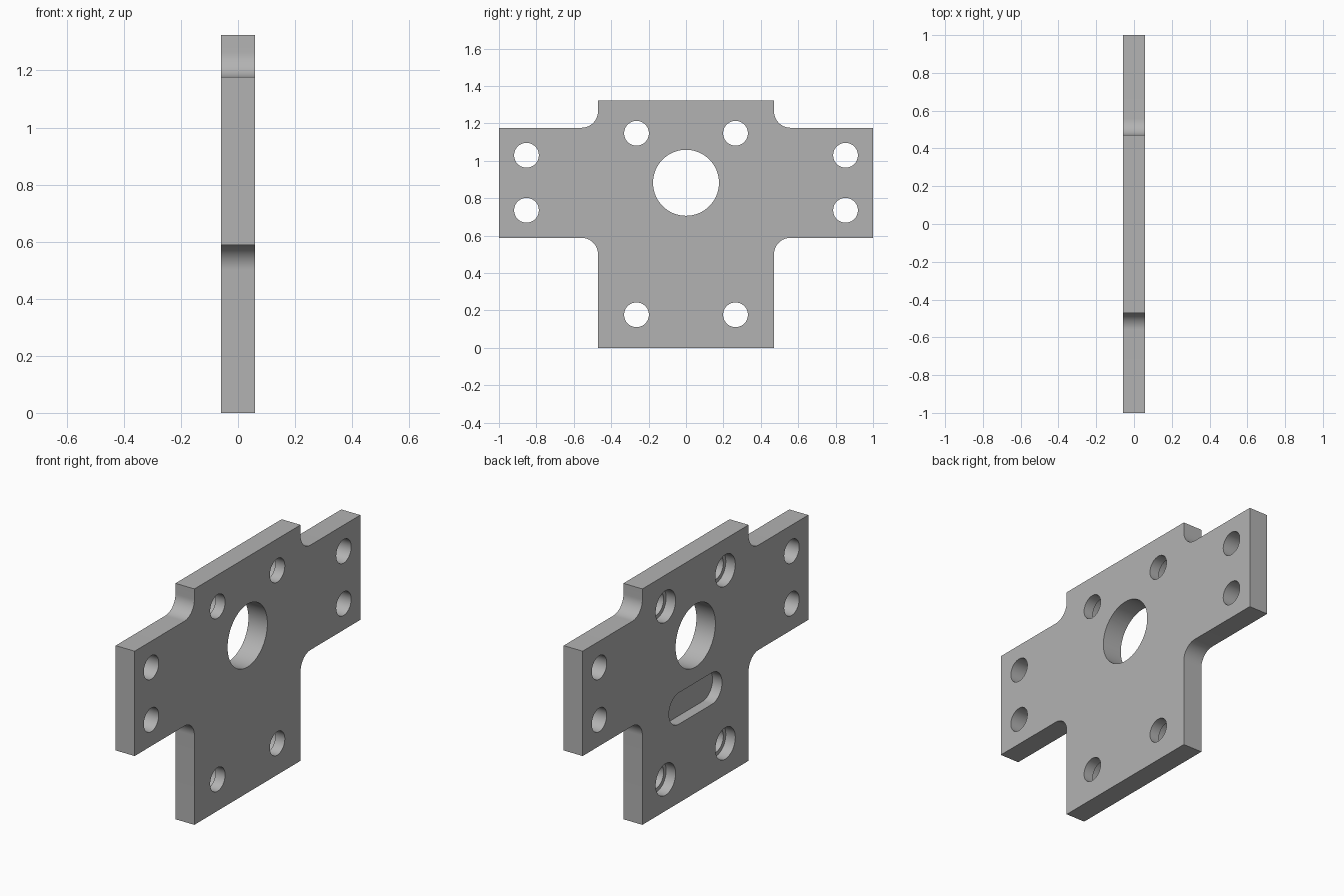
import bpy, bmesh, math

cube = bpy.data.objects.get("Cube")
if cube:
    bpy.data.objects.remove(cube)

U = 2 / 68          # one drawing unit; the plate is 68 units long
HALF_T = 2          # half thickness in units

grey = bpy.data.materials.new("plain grey")
grey.use_nodes = True
grey.diffuse_color = (0.45, 0.45, 0.45, 1)
grey.node_tree.nodes["Principled BSDF"].inputs["Base Color"].default_value = (0.45, 0.45, 0.45, 1)


def arc(cy, cz, r, start, end, steps):
    """Points of an arc in the y-z plane, angles in degrees."""
    angles = [math.radians(start + (end - start) * i / steps) for i in range(steps + 1)]
    return [(cy + r * math.cos(a), cz + r * math.sin(a)) for a in angles]


def circle(cy, cz, r):
    return arc(cy, cz, r, 0, 360, 64)[:-1]


def prisms(name, outlines, x0, x1):
    """Extrude closed y-z outlines along x into one object."""
    bm = bmesh.new()
    for outline in outlines:
        face = bm.faces.new([bm.verts.new((x0 * U, y * U, z * U)) for y, z in outline])
        grown = bmesh.ops.extrude_face_region(bm, geom=[face])["geom"]
        verts = [v for v in grown if isinstance(v, bmesh.types.BMVert)]
        bmesh.ops.translate(bm, verts=verts, vec=((x1 - x0) * U, 0, 0))
    bmesh.ops.recalc_face_normals(bm, faces=bm.faces)
    mesh = bpy.data.meshes.new(name)
    bm.to_mesh(mesh)
    bm.free()
    mesh.materials.append(grey)
    obj = bpy.data.objects.new(name, mesh)
    bpy.context.collection.objects.link(obj)
    return obj


# Cross-shaped plate with filleted inner corners, half outline mirrored in y
R = 3
half = [(16, 0)]
half += arc(16 + R, 20 - R, R, 180, 90, 16)
half += [(34, 20), (34, 40)]
half += arc(16 + R, 40 + R, R, 270, 180, 16)
half += [(16, 45)]
outline = half + [(-y, z) for y, z in reversed(half)]
plate = prisms("mounting_plate", [outline], -HALF_T, HALF_T)

# Through holes: central bore, arm holes and body holes
body_holes = [(s * 9, z) for s in (-1, 1) for z in (6, 39)]
arm_holes = [(s * 29, z) for s in (-1, 1) for z in (25, 35)]
bores = [circle(y, z, 2.25) for y, z in body_holes + arm_holes] + [circle(0, 30, 6)]
through = prisms("through_hole_cutter", bores, -4, 4)

# Counterbores and blind slot, sunk half way into the -x face
slot = arc(5, 18, 3, -90, 90, 24) + arc(-5, 18, 3, 90, 270, 24)
sunk = [circle(y, z, 3) for y, z in body_holes] + [slot]
recess = prisms("recess_cutter", sunk, -4, 0)

bpy.ops.object.select_all(action="DESELECT")
plate.select_set(True)
bpy.context.view_layer.objects.active = plate
for cutter in (through, recess):
    cut = plate.modifiers.new(cutter.name, "BOOLEAN")
    cut.operation = "DIFFERENCE"
    cut.solver = "EXACT"
    cut.object = cutter
    bpy.ops.object.modifier_apply(modifier=cut.name)
    bpy.data.objects.remove(cutter)

bpy.ops.object.shade_smooth_by_angle(angle=math.radians(30))
